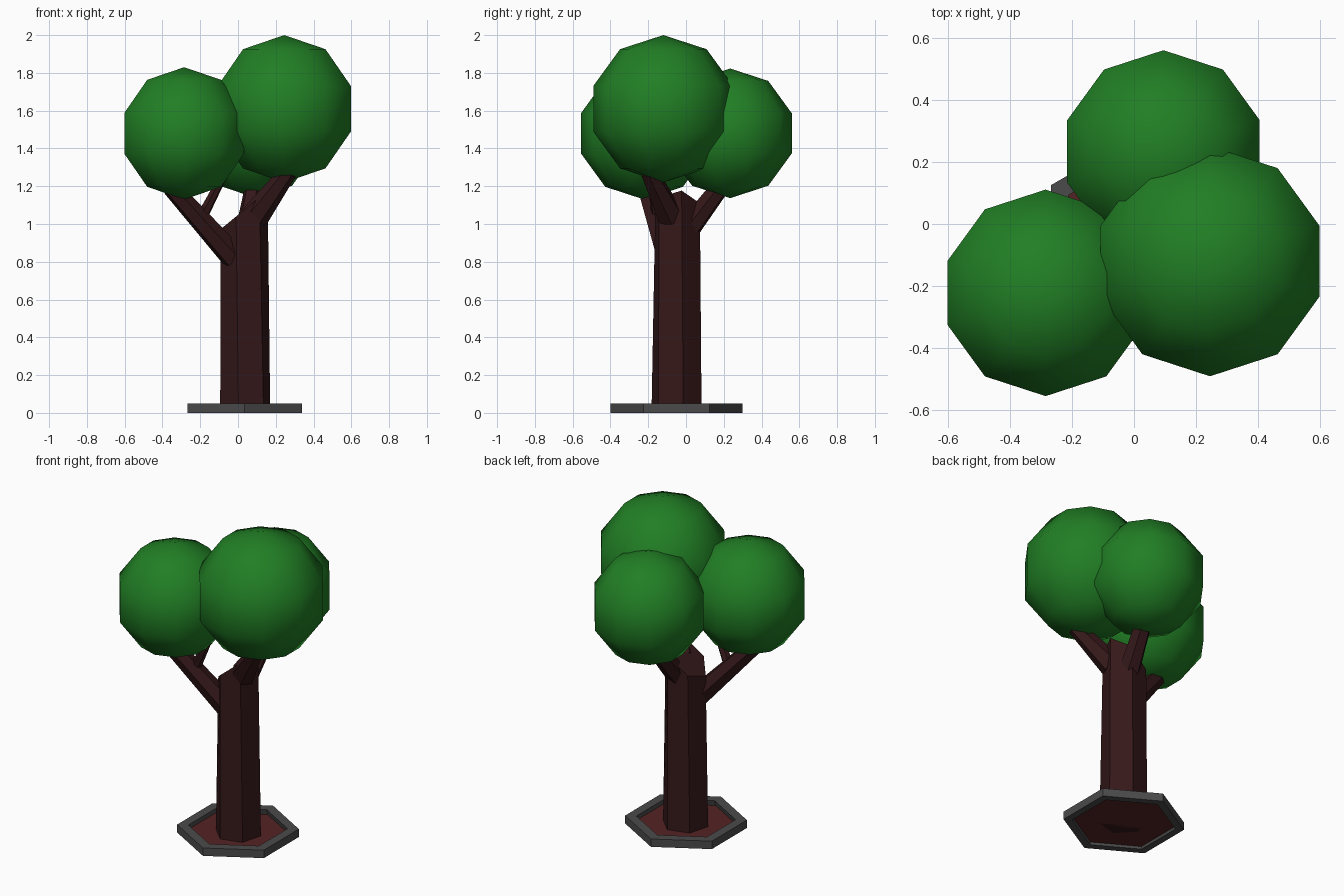
import bpy, bmesh
from math import sin, cos, pi, radians
from mathutils import Vector

if "Cube" in bpy.data.objects:
    bpy.data.objects.remove(bpy.data.objects["Cube"])


def material(name, rgb):
    m = bpy.data.materials.new(name)
    m.diffuse_color = (*rgb, 1)
    m.use_nodes = True
    m.node_tree.nodes["Principled BSDF"].inputs["Base Color"].default_value = m.diffuse_color
    return m


bark = material("bark", (0.035, 0.009, 0.010))
soil = material("soil", (0.09, 0.017, 0.017))
leaf = material("leaf", (0.015, 0.21, 0.018))
stone = material("stone", (0.07, 0.07, 0.07))


def finish(bm, name, mat, smooth=False):
    bmesh.ops.recalc_face_normals(bm, faces=bm.faces)
    for f in bm.faces:
        f.smooth = smooth
    me = bpy.data.meshes.new(name)
    bm.to_mesh(me)
    bm.free()
    me.materials.append(mat)
    ob = bpy.data.objects.new(name, me)
    bpy.context.collection.objects.link(ob)
    return ob


def hexagon(bm, x, y, z, r, turn=0.0, slope=0.0):
    # six-sided ring starting at -y; slope tilts it upward along x
    ring = []
    for k in range(6):
        a = radians(turn + 60 * k)
        dx, dy = r * sin(a), -r * cos(a)
        ring.append(bm.verts.new((x + dx, y + dy, z + slope * dx)))
    return ring


def bridge(bm, a, b):
    for i in range(len(a)):
        j = (i + 1) % len(a)
        bm.faces.new((a[i], a[j], b[j], b[i]))


CX, CY = 0.035, -0.05

# hexagonal planter rim
bm = bmesh.new()
rings = [hexagon(bm, CX, CY, z, r)
         for z, r in ((0, 0.35), (0.05, 0.35), (0.05, 0.285), (0, 0.30))]
for i in range(4):
    bridge(bm, rings[i], rings[(i + 1) % 4])
finish(bm, "planter_rim", stone)

# soil inside the rim
bm = bmesh.new()
bm.faces.new(hexagon(bm, CX, CY, 0.015, 0.297))
finish(bm, "soil", soil)

# trunk with a slanted top
bm = bmesh.new()
low = hexagon(bm, 0.038, CY, 0.015, 0.137, -15)
top = hexagon(bm, 0.033, -0.045, 1.075, 0.126, -20, 0.82)
bridge(bm, low, top)
bm.faces.new(low)
bm.faces.new(top)
finish(bm, "trunk", bark)


# tapered branches
def branch(name, start, end, r1, r2):
    a, b = Vector(start), Vector(end)
    rot = (b - a).to_track_quat('Z', 'Y')
    bm = bmesh.new()
    rings = []
    for p, r in ((a, r1), (b, r2)):
        rings.append([bm.verts.new(p + rot @ Vector((r * cos(k * pi / 3), r * sin(k * pi / 3), 0)))
                      for k in range(6)])
        bm.faces.new(rings[-1])
    bridge(bm, *rings)
    finish(bm, name, bark)


branch("left_branch", (-0.02, -0.09, 0.82), (-0.35, -0.21, 1.19), 0.068, 0.05)
branch("right_branch", (0.09, -0.08, 1.04), (0.27, -0.20, 1.28), 0.075, 0.045)
branch("back_branch", (0.05, 0.01, 0.97), (0.09, 0.20, 1.22), 0.065, 0.05)
branch("twig", (-0.20, -0.15, 1.02), (-0.08, -0.18, 1.25), 0.032, 0.022)

# foliage balls
for name, c, r in (("left_foliage", (-0.285, -0.222, 1.48), 0.35),
                   ("right_foliage", (0.245, -0.12, 1.61), 0.39),
                   ("back_foliage", (0.095, 0.234, 1.48), 0.343)):
    bm = bmesh.new()
    bmesh.ops.create_uvsphere(bm, u_segments=10, v_segments=5, radius=r)
    finish(bm, name, leaf, True).location = c
